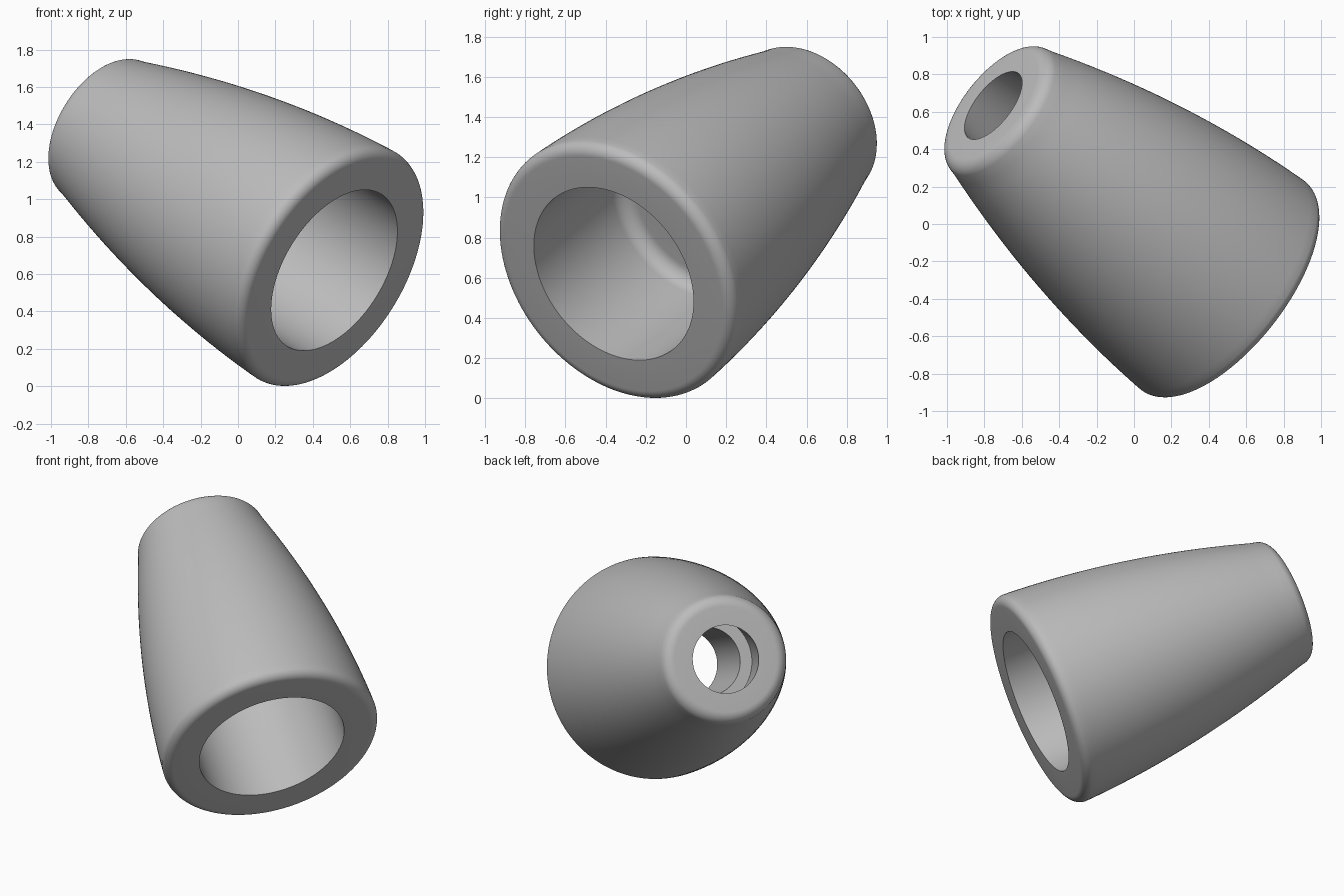
import bpy, bmesh, math
from mathutils import Vector

cube = bpy.data.objects.get("Cube")
if cube:
    bpy.data.objects.remove(cube, do_unlink=True)

LENGTH = 1.79
START = Vector((0.515, -0.36, 0.62))       # centre of the wide end
AXIS = Vector((-0.708, 0.555, 0.436)).normalized()
SEGMENTS = 128


def body_radius(t):
    """Bulging taper of the outer wall."""
    return 0.712 - 0.04 * t - 0.0774 * t * t


def fillet(radius, along, size, a0, a1, steps=8):
    """Rounded corner as (radius, along) points between two angles."""
    angles = [math.radians(a0 + (a1 - a0) * i / steps) for i in range(steps + 1)]
    return [(radius + size * math.cos(a), along + size * math.sin(a)) for a in angles]


# Closed half section: outer wall, narrow mouth, inner seat, wide bore
WIDE, NARROW = 0.06, 0.08
wide_edge = fillet(body_radius(WIDE) - WIDE, WIDE, WIDE, -90, -5)
wall = [(body_radius(t), t) for t in (0.1 + 1.58 * i / 20 for i in range(21))]
narrow_edge = fillet(body_radius(LENGTH - NARROW) - NARROW, LENGTH - NARROW, NARROW, 18, 90)
mouth = [(0.218, LENGTH), (0.295, 1.34), (0.218, 1.34), (0.218, 0.78)]
bore_corner = fillet(0.398, 0.70, 0.08, 90, 0)
bore = [(0.478, 0)]
section = wide_edge + wall + narrow_edge + mouth + bore_corner + bore

# Revolve the section
bm = bmesh.new()
verts = [bm.verts.new((r, 0, t)) for r, t in section]
edges = [bm.edges.new((v, verts[(i + 1) % len(verts)])) for i, v in enumerate(verts)]
bmesh.ops.spin(bm, geom=verts + edges, cent=(0, 0, 0), axis=(0, 0, 1),
               angle=math.tau, steps=SEGMENTS, use_merge=True)
bmesh.ops.remove_doubles(bm, verts=bm.verts, dist=0.0001)
bmesh.ops.recalc_face_normals(bm, faces=bm.faces)
mesh = bpy.data.meshes.new("tapered_sleeve")
bm.to_mesh(mesh)
bm.free()

# Lean the sleeve along its axis
sleeve = bpy.data.objects.new("tapered_sleeve", mesh)
bpy.context.collection.objects.link(sleeve)
sleeve.rotation_euler = AXIS.to_track_quat("Z", "Y").to_euler()
sleeve.location = START

# Plain grey
grey = bpy.data.materials.new("plain_grey")
grey.use_nodes = True
colour = (0.5, 0.5, 0.5, 1)
grey.diffuse_color = colour
grey.node_tree.nodes["Principled BSDF"].inputs["Base Color"].default_value = colour
mesh.materials.append(grey)

bpy.ops.object.select_all(action="DESELECT")
sleeve.select_set(True)
bpy.context.view_layer.objects.active = sleeve
bpy.ops.object.shade_smooth_by_angle(angle=math.radians(30))
